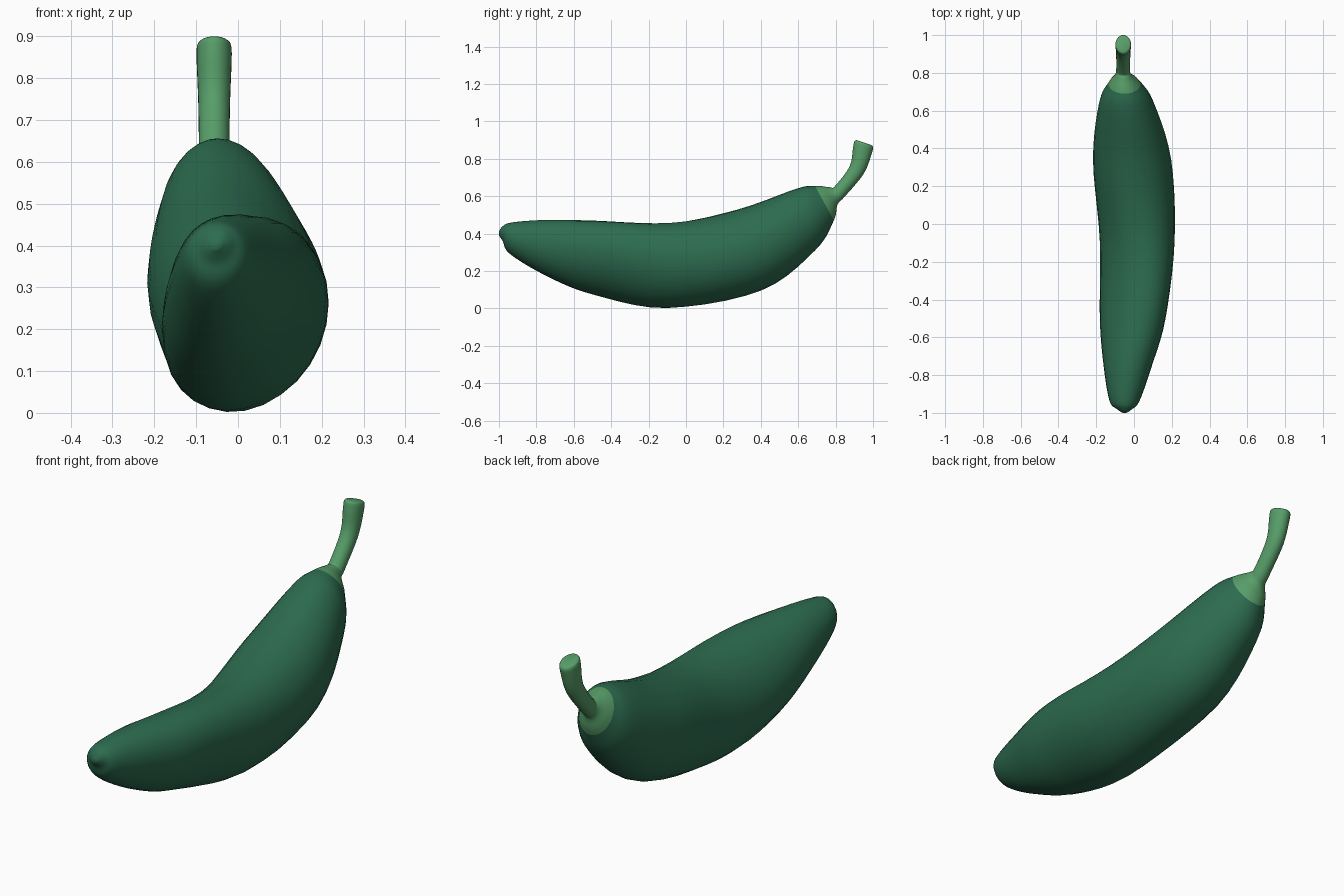
import bpy, bmesh, math
from mathutils import Vector

if "Cube" in bpy.data.objects:
    bpy.data.objects.remove(bpy.data.objects["Cube"])

# Body sections: top (y, z), bottom (y, z), centre x, half width
BODY = [
    (-1, .41, -1, .39, -.05, .01),
    (-.98, .44, -.98, .36, -.05, .04),
    (-.93, .46, -.94, .29, -.05, .08),
    (-.75, .474, -.75, .175, -.033, .128),
    (-.50, .47, -.50, .075, -.007, .174),
    (-.08, .458, -.1, .002, .017, .198),
    (.28, .53, .40, .095, -.01, .207),
    (.59, .64, .69, .31, -.04, .145),
    (.69, .656, .79, .47, -.05, .085),
]
# Stalk sections: top (y, z), bottom (y, z), half width
STALK = [
    (.77, .648, .81, .555, .043),
    (.797, .655, .848, .597, .037),
    (.875, .76, .95, .72, .038),
    (.893, .86, .995, .835, .042),
    (.90, .893, .999, .866, .04),
    (.912, .90, .985, .876, .031),
]
SEG, STEPS = 28, 5
SECTIONS = BODY + [(*s[:4], -.057, s[4]) for s in STALK]


def spline(a, b, c, d, t):
    return [.5 * (2*q + (r-p)*t + (2*p-5*q+4*r-s)*t*t + (3*q-p-3*r+s)*t**3)
            for p, q, r, s in zip(a, b, c, d)]


def ring(sec):
    """Ellipse between top and bottom points, leaning sideways near the front."""
    ty, tz, by, bz, cx, half = sec
    top, bot = Vector((0, ty, tz)), Vector((0, by, bz))
    mid, up = (top + bot) / 2, (top - bot) / 2
    k = .06 * math.exp(-((mid.y + .35) / .38) ** 2) / max(up.length, .02)
    upright = math.sqrt(1 - k * k)
    pts = []
    for i in range(SEG):
        a = 2 * math.pi * i / SEG
        p = mid + up * (upright * math.sin(a) + k * math.cos(a))
        p.x = cx + half * math.cos(a)
        pts.append(p)
    return pts


def loft(name, sections, mat, cap_ring):
    bm = bmesh.new()
    rings = [[bm.verts.new(p) for p in ring(s)] for s in sections]
    for r0, r1 in zip(rings, rings[1:]):
        for i in range(SEG):
            j = (i + 1) % SEG
            bm.faces.new((r0[i], r0[j], r1[j], r1[i]))
    bm.faces.new(rings[cap_ring])
    bmesh.ops.recalc_face_normals(bm, faces=bm.faces[:])
    # Make sure the open shell faces outward
    bm.faces.ensure_lookup_table()
    h = len(rings) // 2
    f = bm.faces[SEG * h]
    c = sum((v.co for v in rings[h]), Vector()) / SEG
    if f.normal.dot(f.calc_center_median() - c) < 0:
        bmesh.ops.reverse_faces(bm, faces=bm.faces[:])
    me = bpy.data.meshes.new(name)
    bm.to_mesh(me)
    bm.free()
    me.materials.append(mat)
    ob = bpy.data.objects.new(name, me)
    bpy.context.collection.objects.link(ob)
    bpy.ops.object.select_all(action='DESELECT')
    ob.select_set(True)
    bpy.context.view_layer.objects.active = ob
    bpy.ops.object.shade_smooth_by_angle(angle=math.radians(50))


def material(name, rgb):
    m = bpy.data.materials.new(name)
    m.diffuse_color = (*rgb, 1)
    m.use_nodes = True
    m.node_tree.nodes["Principled BSDF"].inputs["Base Color"].default_value = m.diffuse_color
    return m


# Smoothly interpolated sections
dense, n = [], len(SECTIONS)
for i in range(n - 1):
    q = [SECTIONS[min(max(i + o, 0), n - 1)] for o in (-1, 0, 1, 2)]
    dense += [spline(*q, s / STEPS) for s in range(STEPS)]
dense.append(SECTIONS[-1])

# Curved body, then cap and stalk continuing from its end
cut = (len(BODY) - 1) * STEPS
loft("vegetable_body", dense[:cut + 1], material("dark green", (.026, .15, .08)), 0)
loft("cap_and_stalk", dense[cut:], material("light green", (.095, .34, .14)), -1)
